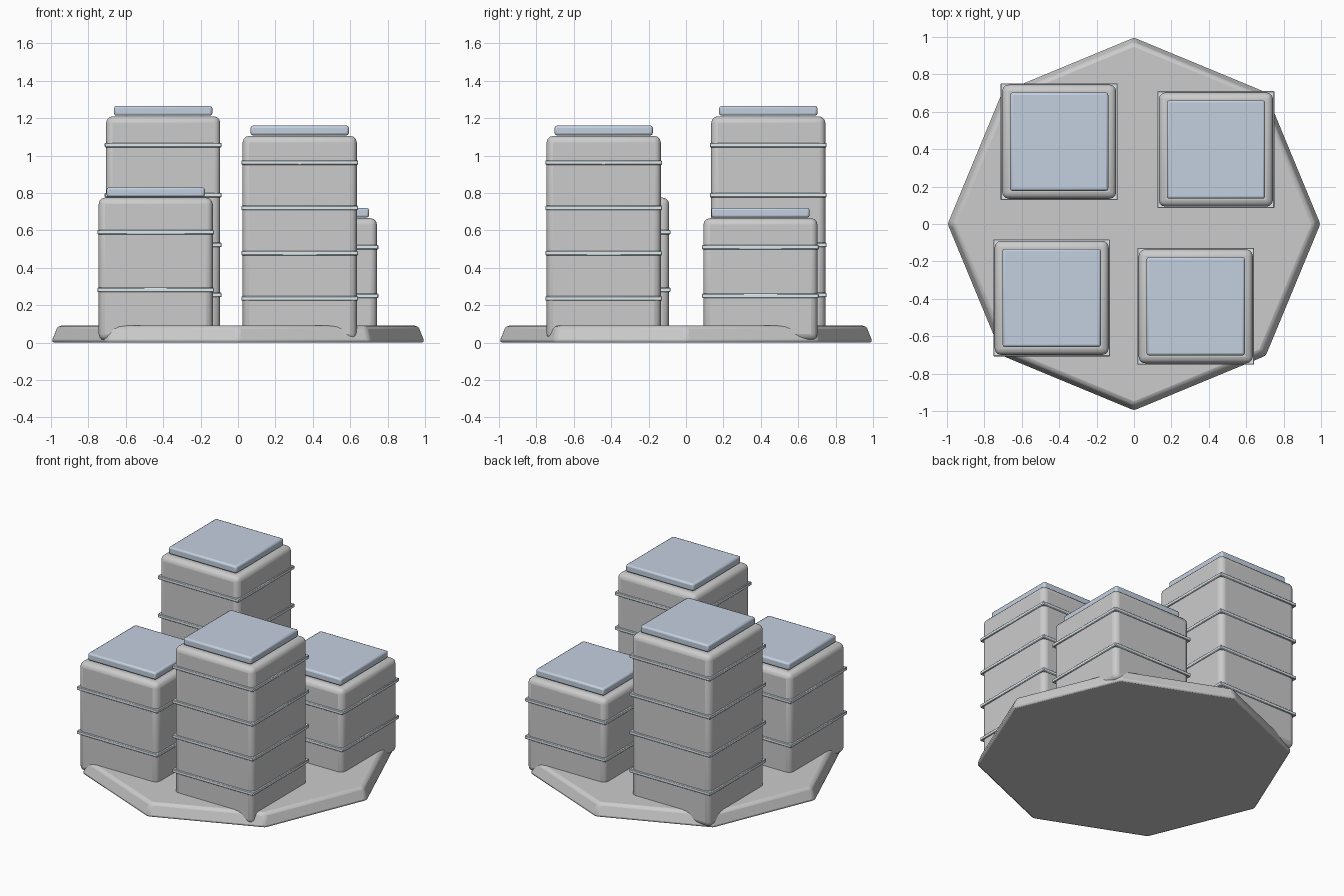
import bpy

if "Cube" in bpy.data.objects:
    bpy.data.objects.remove(bpy.data.objects["Cube"])


def material(name, color):
    m = bpy.data.materials.new(name)
    m.diffuse_color = color
    m.use_nodes = True
    m.node_tree.nodes["Principled BSDF"].inputs["Base Color"].default_value = m.diffuse_color
    return m


def finish(obj, name, bevel, segments, mat=None):
    obj.name = name
    mod = obj.modifiers.new("soft_edges", 'BEVEL')
    mod.width = bevel
    mod.segments = segments
    mod.limit_method = 'ANGLE'
    bpy.ops.object.shade_smooth_by_angle()
    if mat:
        obj.data.materials.append(mat)
    return obj


def block(name, x, y, z0, z1, width, bevel, segments, mat=None):
    bpy.ops.mesh.primitive_cube_add(size=1, location=(x, y, (z0 + z1) / 2))
    obj = bpy.context.object
    obj.scale = (width, width, z1 - z0)
    bpy.ops.object.transform_apply(location=False, rotation=False, scale=True)
    return finish(obj, name, bevel, segments, mat)


roof_blue = material("roof_blue", (0.55, 0.63, 0.74, 1))
band_pale = material("band_pale", (0.74, 0.82, 0.86, 1))

# Octagonal base plate, corners on the axes, sides tapering upwards
bpy.ops.mesh.primitive_cone_add(vertices=8, radius1=1.003, radius2=0.967,
                                depth=0.09, location=(0, 0, 0.045))
finish(bpy.context.object, "base", 0.018, 2)

# Towers: name, centre x, centre y, body top, first band height, band spacing, bands
towers = [
    ("back_left", -0.40, 0.44, 1.21, 0.255, 0.267, 4),
    ("front_right", 0.33, -0.44, 1.105, 0.236, 0.242, 4),
    ("front_left", -0.44, -0.395, 0.775, 0.282, 0.308, 2),
    ("back_right", 0.438, 0.398, 0.665, 0.25, 0.26, 2),
]
for name, x, y, top, first, step, count in towers:
    # Rounded body, flat roof slab and the thin floor bands
    block(name + "_tower", x, y, 0.012, top, 0.61, 0.035, 3)
    block(name + "_roof", x, y, top + 0.003, top + 0.055, 0.525, 0.012, 2, roof_blue)
    for i in range(count):
        z = first + i * step
        block(f"{name}_band_{i + 1}", x, y, z - 0.012, z + 0.012, 0.625, 0.004, 1, band_pale)
